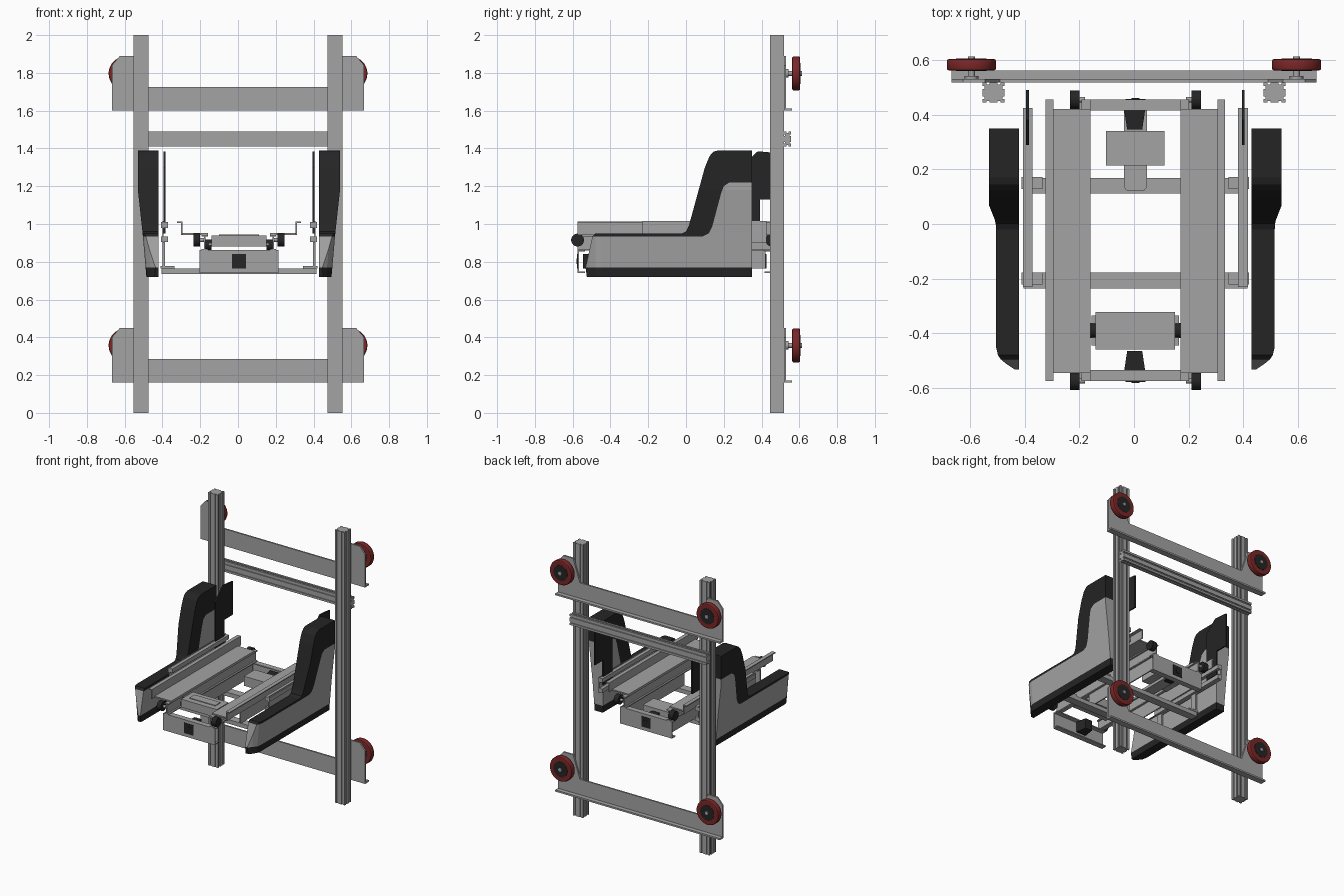
import bpy, bmesh, math
from mathutils import Vector

cube = bpy.data.objects.get("Cube")
if cube:
    bpy.data.objects.remove(cube, do_unlink=True)


def material(name, color):
    m = bpy.data.materials.new(name)
    m.use_nodes = True
    m.diffuse_color = (*color, 1)
    m.node_tree.nodes["Principled BSDF"].inputs["Base Color"].default_value = (*color, 1)
    return m


GREY = material("metal grey", (0.37, 0.37, 0.37))
BLACK = material("soft black", (0.018, 0.018, 0.018))
RED = material("wheel red", (0.2, 0.02, 0.02))
CX = 0.005  # the seat frame sits slightly off centre


def finish(name, bm, mat):
    bmesh.ops.recalc_face_normals(bm, faces=bm.faces[:])
    me = bpy.data.meshes.new(name)
    bm.to_mesh(me)
    bm.free()
    me.materials.append(mat)
    ob = bpy.data.objects.new(name, me)
    bpy.context.collection.objects.link(ob)
    return ob


def prism_mesh(pts, axis, lo, hi):
    """Extrude a 2D outline along an axis; the outline uses the other two axes in order."""
    bm = bmesh.new()

    def place(p, t):
        c = list(p)
        c.insert("xyz".index(axis), t)
        return c
    face = bm.faces.new([bm.verts.new(place(p, lo)) for p in pts])
    ext = bmesh.ops.extrude_face_region(bm, geom=[face])
    move = Vector(place((0, 0), hi - lo))
    bmesh.ops.translate(bm, verts=[g for g in ext["geom"] if isinstance(g, bmesh.types.BMVert)], vec=move)
    return bm


def prism(name, pts, axis, lo, hi, mat=GREY):
    return finish(name, prism_mesh(pts, axis, lo, hi), mat)


def box(name, x, y, z, mat=GREY):
    return prism(name, [(x[0], y[0]), (x[1], y[0]), (x[1], y[1]), (x[0], y[1])], "z", z[0], z[1], mat)


def disc(name, axis, centre, r, lo, hi, mat, n=32):
    pts = [(centre[0] + r * math.cos(2 * math.pi * i / n), centre[1] + r * math.sin(2 * math.pi * i / n))
           for i in range(n)]
    ob = prism(name, pts, axis, lo, hi, mat)
    for p in ob.data.polygons:
        p.use_smooth = len(p.vertices) == 4
    return ob


def slotted(cx, cy, w, h, nw, nh, slot=0.01, depth=0.007):
    """Outline of a slotted extrusion with nw and nh slots on its sides."""
    pts = []
    corners = [(-w / 2, -h / 2), (w / 2, -h / 2), (w / 2, h / 2), (-w / 2, h / 2)]
    for k in range(4):
        a, b = Vector(corners[k]), Vector(corners[(k + 1) % 4])
        n = (nw, nh)[k % 2]
        d = (b - a).normalized()
        inward = Vector((-d.y, d.x)) * depth
        pts.append(a)
        for i in range(n):
            c = a + (b - a) * (i + 0.5) / n
            s = d * slot / 2
            pts += [c - s, c - s + inward, c + s + inward, c + s]
    return [(p.x + cx, p.y + cy) for p in pts]


def span(s, a, b):
    """Mirrored x range about the seat centre."""
    return sorted((CX + s * a, CX + s * b))


# Upright posts and the slotted crossbar behind them
for s, side in ((-1, "right"), (1, "left")):
    prism(side + "_post", slotted(s * 0.514, 0.481, 0.08, 0.074, 2, 2), "z", 0, 2)
prism("slotted_crossbar", slotted(0.537, 1.45, 0.038, 0.08, 1, 2), "x", -0.554, 0.554)

# Carriage plates with raised ears, bottom flange and wheels
half = [(0.668, 0), (0.668, 0.24), (0.625, 0.29), (0.545, 0.29), (0.49, 0.125)]
for base, level in ((0.16, "lower"), (1.6, "upper")):
    outline = half + [(-x, z) for x, z in reversed(half)]
    prism(level + "_carriage_plate", [(x, z + base) for x, z in outline], "y", 0.518, 0.53)
    box(level + "_plate_flange", (-0.668, 0.668), (0.53, 0.562), (base, base + 0.012))
    for s, side in ((-1, "right"), (1, "left")):
        c = (s * 0.595, base + 0.197)
        label = level + "_" + side
        tyre = disc(label + "_wheel", "y", c, 0.09, 0.562, 0.604, RED, 40)
        bev = tyre.modifiers.new("rounded rim", "BEVEL")
        bev.width, bev.segments, bev.limit_method = 0.008, 2, "ANGLE"
        disc(label + "_wheel_hub", "y", c, 0.056, 0.56, 0.606, BLACK)
        disc(label + "_axle", "y", c, 0.013, 0.52, 0.613, GREY, 16)
        disc(label + "_axle_nut", "y", c, 0.026, 0.53, 0.542, GREY, 6)

# Armrests: side outlines (y, z) of base strip, body and padded trim
BODY_TOP = [(0.35, 1.22), (0.23, 1.22), (0.2, 1.2), (0.185, 1.16), (0.14, 0.99), (0.12, 0.95),
            (0.09, 0.935), (-0.495, 0.935)]
PAD_TOP = [(-0.495, 0.935), (-0.48, 0.95), (-0.02, 0.95), (0, 0.96), (0.015, 0.99), (0.1, 1.3),
           (0.125, 1.36), (0.145, 1.382), (0.17, 1.39), (0.35, 1.39)]
ARM = {
    "base": ([(-0.525, 0.72), (0.35, 0.72), (0.35, 0.77), (-0.532, 0.77)], BLACK),
    "body": ([(-0.532, 0.77), (0.35, 0.77)] + BODY_TOP, GREY),
    "pad": (PAD_TOP + BODY_TOP[:-1], BLACK),
}


def arm_outer(y, z):
    if z > 0.95:
        w = 0.51 + 0.025 * min(1, (z - 0.95) / 0.23)
    else:
        w = 0.51 - 0.02 * (0.95 - z) / 0.23
    return w - 0.05 * max(0, (-0.45 - y) / 0.08) ** 2


for part, (outline, mat) in ARM.items():
    for s, side in ((-1, "right"), (1, "left")):
        bm = prism_mesh(outline, "x", 0.425, 0.5)
        cuts = [((0, y, 0), (0, 1, 0)) for y in (-0.51, -0.48, -0.45)]
        cuts += [((0, 0, z), (0, 0, 1)) for z in (0.95, 1.18)]
        for co, no in cuts:
            bmesh.ops.bisect_plane(bm, geom=bm.verts[:] + bm.edges[:] + bm.faces[:], plane_co=co, plane_no=no)
        for v in bm.verts:
            a = arm_outer(v.co.y, v.co.z) if v.co.x > 0.46 else 0.425
            v.co.x = CX + s * a
        finish(side + "_armrest_" + part, bm, mat)

# Side rails, guards, seat channels and rollers
GUARD = [(0.29, 0.95), (0.392, 0.95), (0.392, 1.13), (0.49, 1.13), (0.49, 1.375), (0.38, 1.385), (0.29, 1.3)]
for s, side in ((-1, "right"), (1, "left")):
    x = span(s, 0.39, 0.4)
    prism(side + "_side_guard", GUARD, "x", x[0], x[1], BLACK)
    box(side + "_guard_wall", span(s, 0.4, 0.406), (-0.23, 0.425), (0.9, 1.015))
    for z in (0.905, 0.98):
        box(side + "_guard_rail", span(s, 0.376, 0.412), (-0.23, 0.425), (z, z + 0.03))
    for y in (-0.2, 0.15):
        box(side + "_guard_leg", span(s, 0.392, 0.406), (y - 0.022, y + 0.022), (0.765, 0.91))
        box(side + "_guard_foot", span(s, 0.34, 0.416), (y - 0.022, y + 0.022), (0.765, 0.777))
    box(side + "_seat_plate", span(s, 0.165, 0.303), (-0.545, 0.42), (0.943, 0.952))
    box(side + "_seat_wall", span(s, 0.3, 0.307), (-0.575, 0.455), (0.943, 1.012))
    box(side + "_seat_lip", span(s, 0.3, 0.328), (-0.575, 0.455), (1.005, 1.012))
    box(side + "_rail_web", span(s, 0.177, 0.185), (-0.575, 0.455), (0.865, 0.943))
    box(side + "_rail_lower_web", span(s, 0.177, 0.185), (-0.24, 0.42), (0.765, 0.865))
    for z in (0.86, 0.935):
        box(side + "_rail_flange", span(s, 0.165, 0.197), (-0.575, 0.455), (z, z + 0.008))
    for y, end in ((-0.574, "front"), (0.455, "rear")):
        x = span(s, 0.205, 0.24)
        disc(side + "_" + end + "_roller", "x", (y, 0.915), 0.034, x[0], x[1], BLACK)
        x = span(s, 0.185, 0.206)
        disc(side + "_" + end + "_roller_pin", "x", (y, 0.915), 0.01, x[0], x[1], GREY, 12)
    x = span(s, 0.145, 0.185)
    disc(side + "_carriage_roller", "x", (-0.39, 0.89), 0.028, x[0], x[1], BLACK)

# Cross members
for y in (-0.207, 0.14):
    box("cross_member", (-0.405, 0.415), (y - 0.029, y + 0.029), (0.735, 0.765))

# End channels with a dark socket at front and back
for f, end, y in ((1, "front", -0.575), (-1, "rear", 0.455)):
    def depth(a, b):
        return sorted((y + f * a, y + f * b))
    box(end + "_channel_web", (-0.205, 0.215), depth(0, 0.008), (0.74, 0.862))
    for z in (0.74, 0.854):
        box(end + "_channel_flange", (-0.205, 0.215), depth(0.008, 0.04), (z, z + 0.008))
    box(end + "_socket_face", (-0.032, 0.042), depth(-0.003, 0), (0.765, 0.84), BLACK)
    box(end + "_socket_core", (-0.01, 0.02), depth(-0.006, -0.003), (0.787, 0.817), BLACK)
    prism(end + "_socket_body", [(-0.037, y + f * 0.03), (0.042, y + f * 0.03), (0.03, y + f * 0.11),
                                 (-0.025, y + f * 0.11)], "z", 0.765, 0.84, BLACK)

# Front carriage box with a raised frame on its lid
box("carriage_box", (-0.14, 0.15), (-0.46, -0.322), (0.88, 0.94))
box("carriage_flange", (-0.155, 0.165), (-0.445, -0.335), (0.885, 0.9))
box("carriage_lid_panel", (-0.1, 0.11), (-0.42, -0.36), (0.94, 0.945))

# Rear drive box with a round-ended arm
box("drive_box", (-0.103, 0.112), (0.215, 0.34), (0.79, 0.86))
box("drive_arm", (-0.037, 0.047), (0.135, 0.42), (0.77, 0.79))
prism("drive_arm_end", [(-0.037, 0.135), (-0.025, 0.12), (0.035, 0.12), (0.047, 0.135)], "z", 0.77, 0.79)
